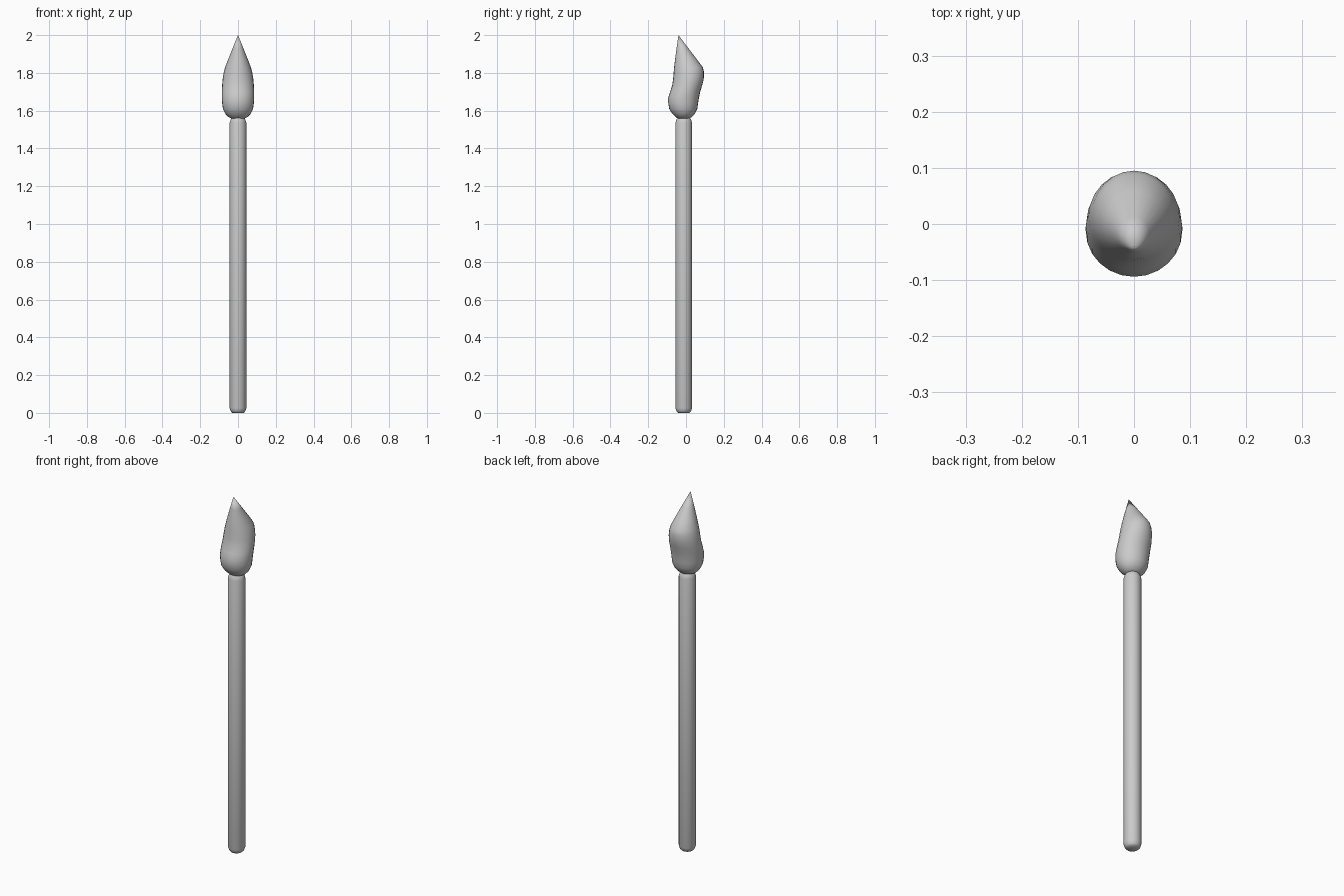
import bpy, bmesh, math

if "Cube" in bpy.data.objects:
    bpy.data.objects.remove(bpy.data.objects["Cube"])


def loft(name, rings, sides, tip=None):
    """Skin elliptical rings (z, y centre, x radius, y radius); optional pointed tip."""
    bm = bmesh.new()
    loops = []
    for z, cy, rx, ry in rings:
        loops.append([bm.verts.new((rx * math.cos(2 * math.pi * i / sides),
                                    cy + ry * math.sin(2 * math.pi * i / sides), z))
                      for i in range(sides)])
    for a, b in zip(loops, loops[1:]):
        for i in range(sides):
            j = (i + 1) % sides
            bm.faces.new((a[i], a[j], b[j], b[i]))
    bm.faces.new(loops[0][::-1])
    if tip:
        t = bm.verts.new(tip)
        for i in range(sides):
            bm.faces.new((loops[-1][i], loops[-1][(i + 1) % sides], t))
    else:
        bm.faces.new(loops[-1])
    bmesh.ops.recalc_face_normals(bm, faces=bm.faces)
    me = bpy.data.meshes.new(name)
    bm.to_mesh(me)
    bm.free()
    ob = bpy.data.objects.new(name, me)
    bpy.context.collection.objects.link(ob)
    bpy.ops.object.select_all(action='DESELECT')
    ob.select_set(True)
    bpy.context.view_layer.objects.active = ob
    bpy.ops.object.shade_smooth_by_angle(angle=math.radians(50))
    return ob


# Straight round shaft with rounded ends
hy = -0.012
loft("shaft", [(z, hy, r, r) for z, r in (
    (0.0, 0.030), (0.008, 0.038), (0.025, 0.044),
    (1.535, 0.044), (1.552, 0.039), (1.56, 0.034))], 24)

# Flame-shaped head: front and back outlines (y) plus half width (x)
outline = [  # z, y front, y back, half width
    (1.556, -0.040, 0.012, 0.030),
    (1.566, -0.054, 0.030, 0.050),
    (1.583, -0.072, 0.047, 0.067),
    (1.61, -0.089, 0.060, 0.080),
    (1.64, -0.094, 0.064, 0.084),
    (1.67, -0.094, 0.069, 0.086),
    (1.70, -0.084, 0.075, 0.086),
    (1.735, -0.073, 0.086, 0.084),
    (1.77, -0.068, 0.094, 0.081),
    (1.805, -0.065, 0.095, 0.075),
    (1.83, -0.063, 0.089, 0.068),
    (1.87, -0.058, 0.059, 0.053),
    (1.93, -0.050, 0.013, 0.029),
]
loft("flame_head", [(z, (f + b) / 2, w, (b - f) / 2) for z, f, b, w in outline],
     24, tip=(0, -0.04, 2.0))
